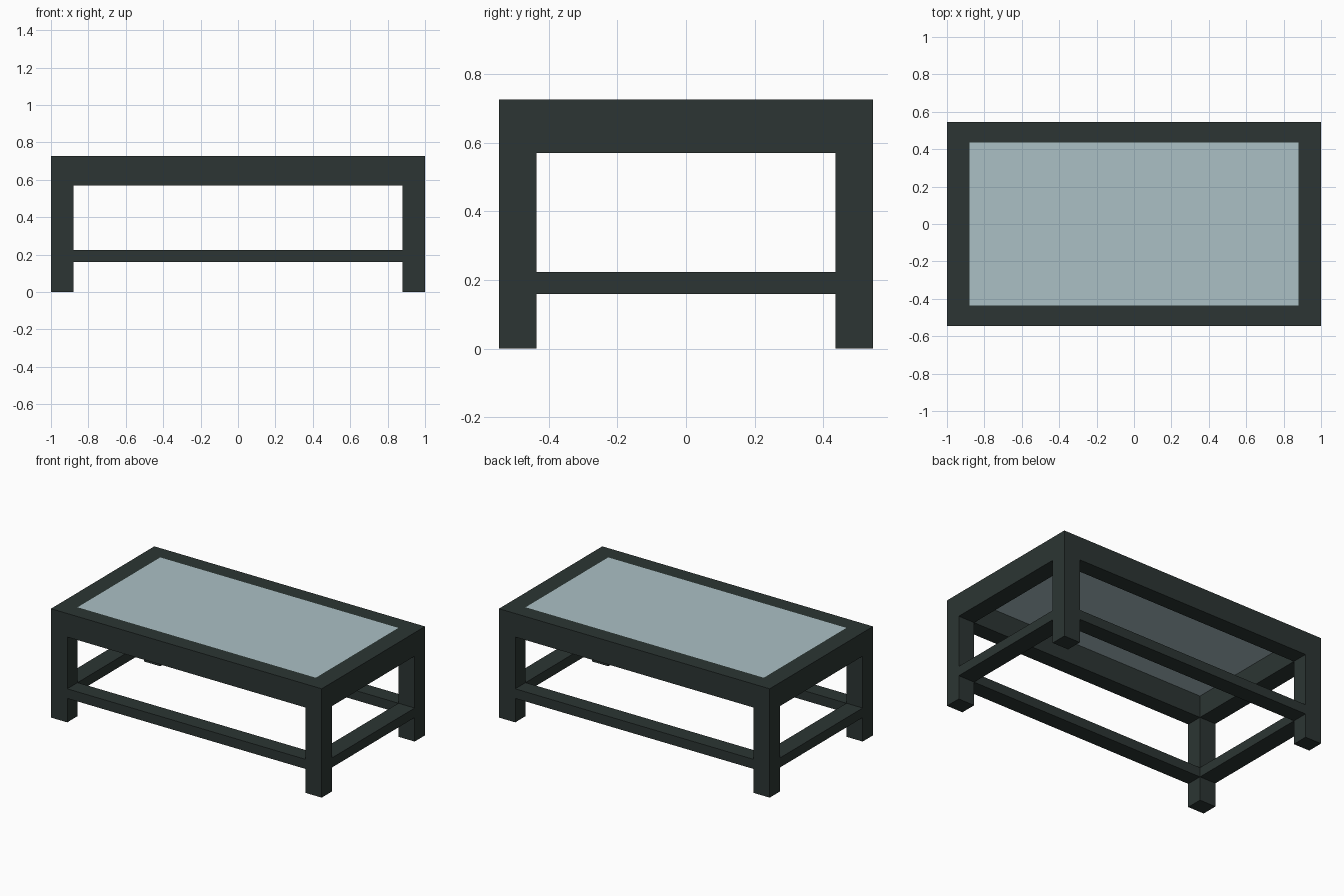
import bpy
import bmesh
from mathutils import Matrix, Vector

if "Cube" in bpy.data.objects:
    bpy.data.objects.remove(bpy.data.objects["Cube"])

HX, HY, TOP = 1.0, 0.545, 0.727      # outer half sizes and height
IX, IY = 0.88, 0.436                 # inner edges of the legs and rails


def material(name, rgb):
    m = bpy.data.materials.new(name)
    m.diffuse_color = (*rgb, 1.0)
    m.use_nodes = True
    m.node_tree.nodes["Principled BSDF"].inputs["Base Color"].default_value = m.diffuse_color
    return m


def box(name, lo, hi, mat):
    lo, hi = Vector(lo), Vector(hi)
    bm = bmesh.new()
    bmesh.ops.create_cube(bm, size=1.0, matrix=Matrix.Translation((lo + hi) / 2)
                          @ Matrix.Diagonal((*(hi - lo), 1.0)))
    me = bpy.data.meshes.new(name)
    bm.to_mesh(me)
    bm.free()
    me.materials.append(mat)
    ob = bpy.data.objects.new(name, me)
    bpy.context.collection.objects.link(ob)
    return ob


def mirror(ob, x, y):
    mod = ob.modifiers.new("Mirror", 'MIRROR')
    mod.use_axis = (x, y, False)
    mod.use_mirror_merge = False


dark = material("dark_wood", (0.025, 0.036, 0.033))
glass = material("pale_blue_glass", (0.407, 0.527, 0.558))

# Four square corner legs
mirror(box("legs", (IX, IY, 0), (HX, HY, TOP), dark), True, True)

# Top aprons and low stretchers, as deep as the legs
for part, z0, z1 in (("apron", 0.57, TOP), ("stretcher", 0.16, 0.224)):
    mirror(box("long_" + part, (-IX, IY, z0), (IX, HY, z1), dark), False, True)
    mirror(box("short_" + part, (IX, -IY, z0), (HX, IY, z1), dark), True, False)

# Glass panel set flush into the top frame
box("glass_top", (-IX, -IY, TOP - 0.01), (IX, IY, TOP), glass)
